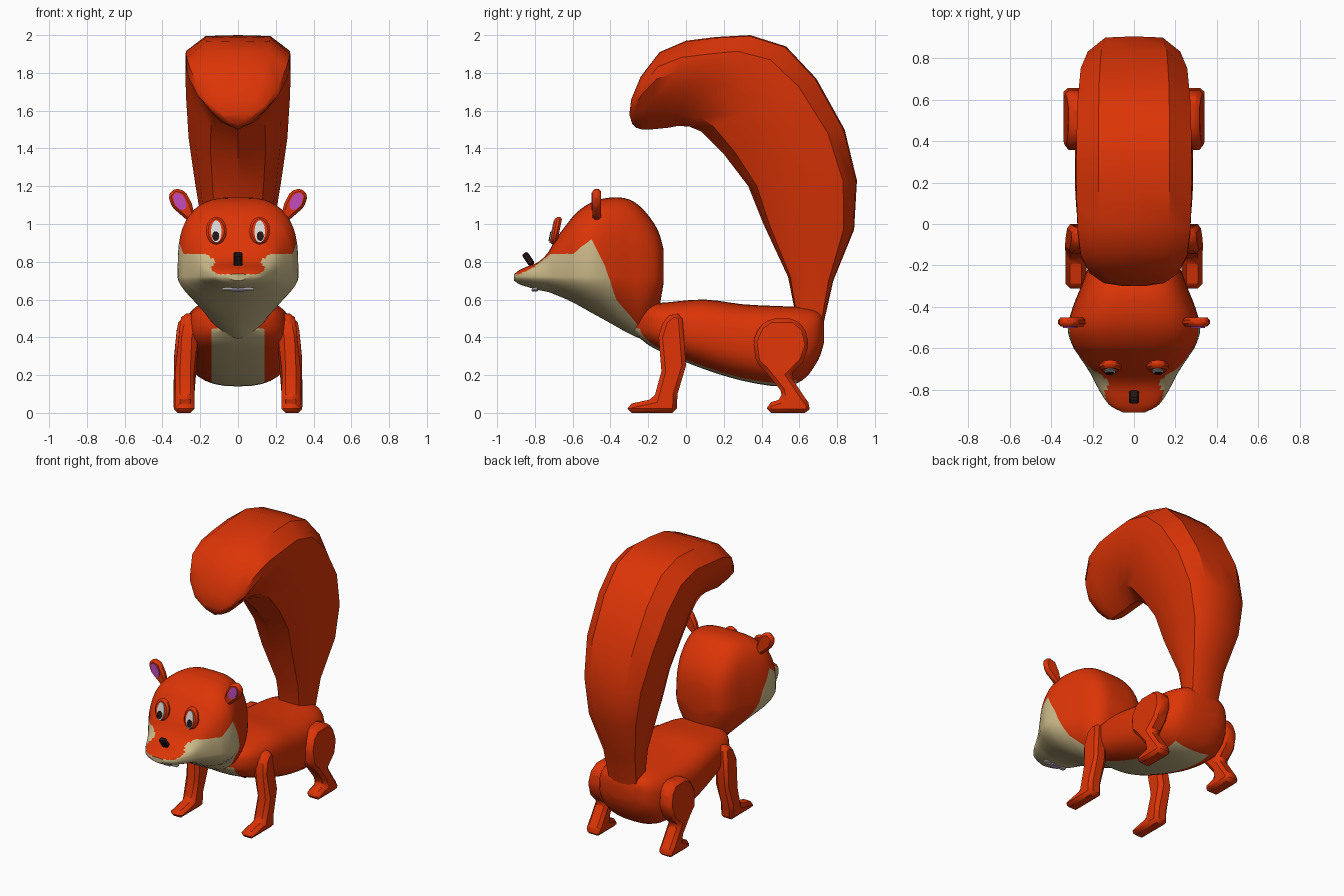
import bpy
import bmesh
import math
from mathutils import Vector

default_cube = bpy.data.objects.get("Cube")
if default_cube:
    bpy.data.objects.remove(default_cube, do_unlink=True)


def make_material(name, color):
    material = bpy.data.materials.new(name)
    material.use_nodes = True
    material.diffuse_color = (*color, 1)
    shader = next(n for n in material.node_tree.nodes if n.type == "BSDF_PRINCIPLED")
    shader.inputs["Base Color"].default_value = (*color, 1)
    return material


orange = make_material("orange fur", (0.72, 0.035, 0.002))
cream = make_material("cream fur", (0.6, 0.49, 0.25))
white = make_material("eye white", (0.72, 0.72, 0.72))
black = make_material("brownish black", (0.02, 0.008, 0.008))
pink = make_material("ear pink", (0.55, 0.07, 0.5))
lilac = make_material("tongue lilac", (0.5, 0.4, 0.7))


def finish(name, bm, materials, rule=None, angle=35, bevel=0):
    """Turn a bmesh into a shaded object; rule picks the material per face."""
    bmesh.ops.recalc_face_normals(bm, faces=bm.faces)
    bm.normal_update()
    if rule:
        for face in bm.faces:
            face.material_index = rule(face.calc_center_median(), face.normal)
    mesh = bpy.data.meshes.new(name)
    bm.to_mesh(mesh)
    bm.free()
    obj = bpy.data.objects.new(name, mesh)
    bpy.context.collection.objects.link(obj)
    for material in materials:
        mesh.materials.append(material)
    if bevel:
        modifier = obj.modifiers.new("soft edge", "BEVEL")
        modifier.width = bevel
        modifier.segments = 1
        modifier.limit_method = "ANGLE"
    bpy.ops.object.select_all(action="DESELECT")
    obj.select_set(True)
    bpy.context.view_layer.objects.active = obj
    bpy.ops.object.shade_smooth_by_angle(angle=math.radians(angle))
    return obj


def loft(rings):
    """Skin a list of equally long point rings and cap both ends."""
    bm = bmesh.new()
    rows = [[bm.verts.new(p) for p in ring] for ring in rings]
    for a, b in zip(rows, rows[1:]):
        for i in range(len(a)):
            j = (i + 1) % len(a)
            bm.faces.new((a[i], a[j], b[j], b[i]))
    bm.faces.new(rows[0])
    bm.faces.new(rows[-1])
    return bm


def cut(bm, point, normal, low=-9, high=9):
    """Slice the faces lying between two y values with a plane."""
    faces = [f for f in bm.faces if low < f.calc_center_median().y < high]
    geometry = set(faces)
    for face in faces:
        geometry.update(face.edges, face.verts)
    bmesh.ops.bisect_plane(bm, geom=list(geometry), dist=0.0005, plane_co=point, plane_no=normal)


def refine(rows, steps):
    """Interpolate section rows with a smooth spline."""
    result = []
    for i in range(len(rows) - 1):
        p = [rows[max(i - 1, 0)], rows[i], rows[i + 1], rows[min(i + 2, len(rows) - 1)]]
        for k in range(steps):
            t = k / steps
            result.append([b + t * (c - a + t * (2*a - 5*b + 4*c - d + t * (3*(b - c) + d - a))) / 2
                           for a, b, c, d in zip(*p)])
    return result + [list(rows[-1])]


def section(y, width, bottom, top, middle, power_low, power_high, count):
    """Rounded box section with separate lower and upper roundness."""
    ring = []
    for i in range(count):
        angle = math.tau * i / count
        c, s = math.cos(angle), math.sin(angle)
        power = 2 / (power_high if s > 0 else power_low)
        height = top - middle if s > 0 else middle - bottom
        ring.append((math.copysign(width * abs(c) ** power, c), y,
                     middle + math.copysign(height * abs(s) ** power, s)))
    return ring


def plate(name, outline, place, start, end, material, bevel=0):
    """Extrude a flat outline; place maps (u, v, depth) to a point."""
    rings = [[place(u, v, depth) for u, v in outline] for depth in (start, end)]
    return finish(name, loft(rings), [material], bevel=bevel)


def oval(cx, cz, rx, rz, tilt=0):
    points = []
    for i in range(14):
        a = math.tau * i / 14
        u, v = rx * math.cos(a), rz * math.sin(a)
        points.append((cx + u * math.cos(tilt) + v * math.sin(tilt),
                       cz - u * math.sin(tilt) + v * math.cos(tilt)))
    return points


# Body: y, half width, bottom, top
body_rows = [(-.27, .1, .42, .5), (-.2, .2, .36, .57), (-.1, .255, .31, .585),
             (.1, .28, .23, .6), (.3, .285, .17, .575), (.5, .275, .14, .565),
             (.62, .245, .175, .56), (.7, .19, .28, .54), (.73, .11, .37, .5)]
belly_width = .14


def belly_rule(center, normal):
    return int(abs(center.x) < belly_width and normal.z < -0.2 and center.y < 0.58)


body = loft([section(y, w, b, t, (b + t) / 2, 2.5, 3, 32) for y, w, b, t in refine(body_rows, 3)])
for x in (-belly_width, belly_width):
    cut(body, (x, 0, 0), (1, 0, 0))
finish("body", body, [orange, cream], belly_rule)

# Head with muzzle and tapering throat: y, half width, bottom, top
head_rows = [(-.91, .05, .70, .735), (-.88, .11, .68, .757), (-.84, .145, .667, .775),
             (-.78, .18, .65, .80), (-.73, .205, .64, .85), (-.69, .23, .625, .92),
             (-.63, .27, .6, 1.0), (-.58, .3, .575, 1.06), (-.5, .32, .53, 1.115),
             (-.4, .295, .475, 1.14), (-.3, .255, .42, 1.13), (-.22, .225, .4, 1.07),
             (-.15, .18, .53, .97), (-.12, .12, .68, .87)]
cream_edge = [(-.92, .735), (-.88, .735), (-.8, .775), (-.72, .84), (-.6, .84),
              (-.5, .92), (-.43, .78), (-.37, .6), (-.2, .4)]
edge_pairs = list(zip(cream_edge, cream_edge[1:]))


def face_rule(center, normal):
    for (y0, z0), (y1, z1) in edge_pairs:
        if y0 <= center.y < y1:
            return int(center.z < z0 + (z1 - z0) * (center.y - y0) / (y1 - y0))
    return 0


head = loft([section(y, w, b, t, .72, 1.7, 3.3, 48) for y, w, b, t in refine(head_rows, 3)])
for y, z in cream_edge:
    cut(head, (0, y, z), (0, 1, 0))
for (y0, z0), (y1, z1) in edge_pairs:
    cut(head, (0, y0, z0), (0, z0 - z1, y1 - y0), y0, y1)
finish("head", head, [orange, cream], face_rule)

# Tail: outer y, outer z, inner y, inner z, half width
tail_rows = [(.73, .48, .58, .52, .11), (.78, .7, .54, .72, .13), (.89, .97, .41, 1, .19),
             (.905, 1.23, .33, 1.2, .23), (.84, 1.5, .2, 1.37, .265), (.69, 1.77, .08, 1.49, .28),
             (.53, 1.94, .02, 1.515, .285), (.34, 2, -.04, 1.52, .285), (.16, 1.99, -.09, 1.51, .285),
             (0, 1.97, -.14, 1.505, .28), (-.14, 1.91, -.19, 1.5, .265), (-.24, 1.78, -.23, 1.5, .22),
             (-.29, 1.66, -.265, 1.51, .15), (-.3, 1.58, -.285, 1.53, .07)]
# Section changes from a broad base to a keeled tip
broad = [(0, 0), (.6, .01), (.97, .09), (1, .4), (.97, .75), (.7, .96), (0, 1)]
keeled = [(0, 0), (.6, .01), (.97, .19), (.97, .35), (.72, .6), (.4, .86), (0, 1)]
tail_rings = []
for i, (outer_y, outer_z, inner_y, inner_z, width) in enumerate(tail_rows):
    outer, inner = Vector((0, outer_y, outer_z)), Vector((0, inner_y, inner_z))
    blend = min(i / 8, 1)
    half = [Vector(a).lerp(Vector(b), blend) for a, b in zip(broad, keeled)]
    shape = half + [Vector((-p.x, p.y)) for p in half[-2:0:-1]]
    tail_rings.append([outer.lerp(inner, p.y) + Vector((p.x * width, 0, 0)) for p in shape])
finish("tail", loft(tail_rings), [orange])

# Side outlines of the legs and front outline of the ear
front_leg = [(-.31, 0), (-.31, .045), (-.17, .075), (-.13, .22), (-.145, .4), (-.12, .49),
             (-.07, .53), (-.02, .52), (0, .25), (-.045, .1), (-.05, 0)]
hind_leg = [(.43, 0), (.43, .05), (.51, .075), (.5, .12), (.42, .22), (.37, .27), (.355, .38),
            (.39, .46), (.45, .5), (.57, .5), (.63, .45), (.65, .36), (.62, .27), (.55, .2),
            (.63, .08), (.66, .04), (.65, 0)]
ear = [(.22, 1.01), (.245, 1.11), (.28, 1.175), (.335, 1.19), (.37, 1.15), (.35, 1.09), (.27, 1.02)]

# Mirrored parts
for side, sign in (("left", 1), ("right", -1)):
    def sideways(y, z, x):
        return (sign * (x - max(0, z - .36) * .2), y, z)

    def facing(x, z, y):
        return (sign * x, y, z)

    def leaning(x, z, y):
        return (sign * x, y + (z - .96) * .2, z)

    plate(side + "_front_leg", front_leg, sideways, .23, .33, orange, .026)
    plate(side + "_hind_leg", hind_leg, sideways, .235, .34, orange, .026)
    plate(side + "_ear", ear, facing, -.495, -.45, orange, .014)
    plate(side + "_inner_ear", oval(.308, 1.12, .03, .05, .5), facing, -.501, -.494, pink)
    plate(side + "_eyelid", oval(.115, .965, .055, .075), leaning, -.708, -.67, orange, .012)
    plate(side + "_eye", oval(.115, .96, .028, .06), leaning, -.713, -.706, white)
    plate(side + "_pupil", oval(.118, .936, .019, .026), leaning, -.718, -.711, black)


def block(name, location, size, tilt, material, bevel):
    bpy.ops.mesh.primitive_cube_add(size=1, location=location, rotation=(tilt, 0, 0))
    obj = bpy.context.object
    obj.name = name
    obj.scale = size
    bpy.ops.object.transform_apply(location=False, rotation=False, scale=True)
    obj.data.materials.append(material)
    obj.modifiers.new("soft edge", "BEVEL").width = bevel


# Nose and mouth
block("nose", (0, -.835, .815), (.05, .035, .075), .6, black, .008)
block("teeth", (0, -.8, .657), (.17, .03, .016), 0, white, .004)
block("tongue", (0, -.8, .65), (.07, .036, .014), 0, lilac, .004)
